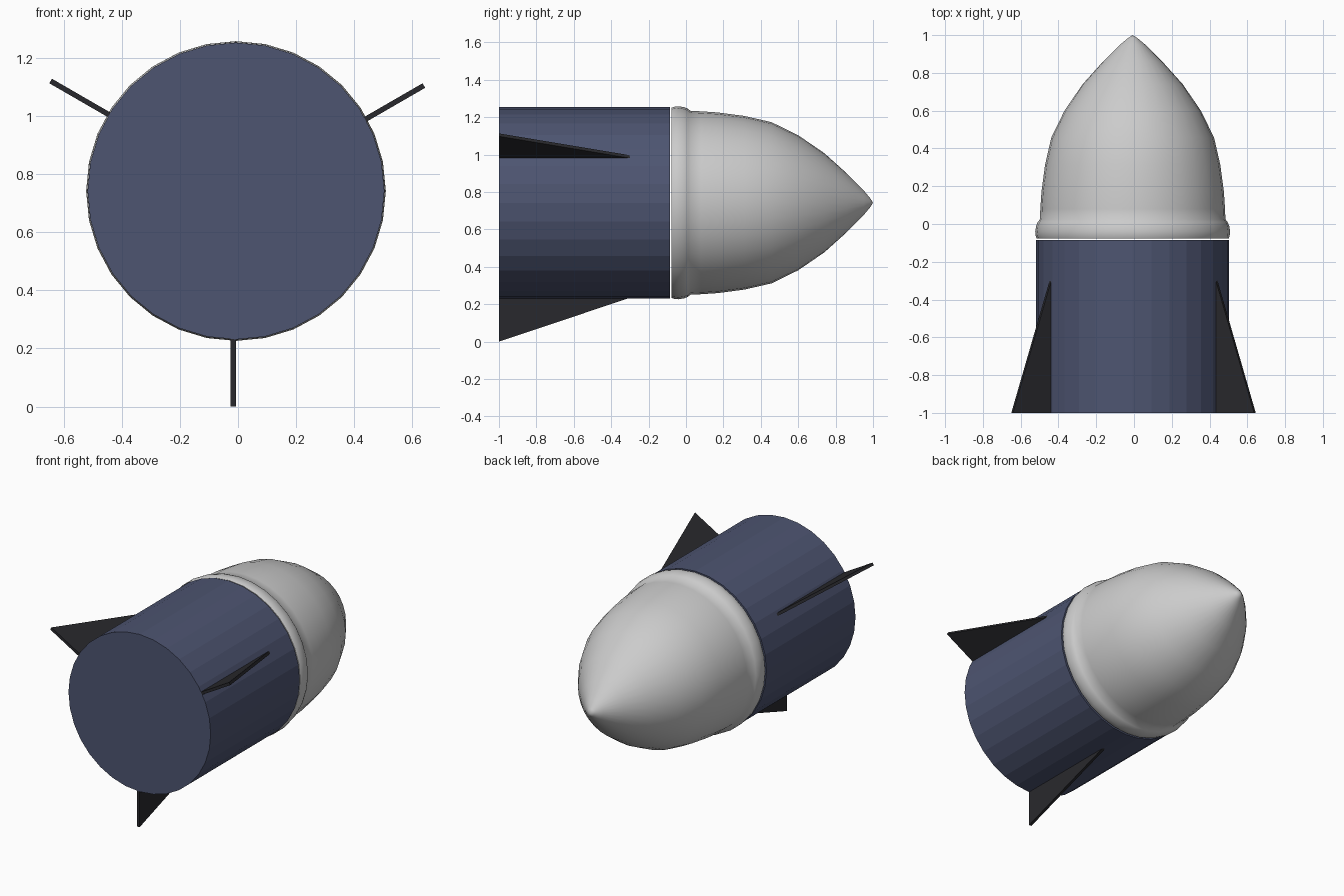
import bpy, bmesh
from math import pi, sin, cos, radians
from mathutils import Matrix, Vector

if "Cube" in bpy.data.objects:
    bpy.data.objects.remove(bpy.data.objects["Cube"])

AXIS = Vector((-0.007, 0, 0.742))   # rocket axis runs along y through this point
SIDES = 32


def material(name, color):
    mat = bpy.data.materials.new(name)
    mat.diffuse_color = (*color, 1)
    mat.use_nodes = True
    mat.node_tree.nodes["Principled BSDF"].inputs["Base Color"].default_value = mat.diffuse_color
    return mat


def add_object(name, bm, mat=None):
    bmesh.ops.recalc_face_normals(bm, faces=bm.faces)
    mesh = bpy.data.meshes.new(name)
    bm.to_mesh(mesh)
    bm.free()
    obj = bpy.data.objects.new(name, mesh)
    obj.location = AXIS
    bpy.context.collection.objects.link(obj)
    if mat:
        mesh.materials.append(mat)
    return obj


def lathe(name, profile, mat=None):
    """Revolve (y, radius) points around y, closing both ends."""
    bm = bmesh.new()
    rings = []
    for y, r in profile:
        count = SIDES if r > 0 else 1
        rings.append([bm.verts.new((r * sin(2 * pi * i / SIDES), y, r * cos(2 * pi * i / SIDES)))
                      for i in range(count)])
    for a, b in zip(rings, rings[1:]):
        for i in range(SIDES):
            j = (i + 1) % SIDES
            if len(b) == 1:
                bm.faces.new((a[i], a[j], b[0]))
            else:
                bm.faces.new((a[i], a[j], b[j], b[i]))
    for ring in (rings[0], rings[-1]):
        if len(ring) > 1:
            bm.faces.new(ring)
    return add_object(name, bm, mat)


navy = material("navy", (0.075, 0.09, 0.165))
black = material("black", (0.022, 0.022, 0.026))

# Faceted body tube
lathe("body", [(-1.0, 0.511), (-0.086, 0.511)], navy)

# Smooth pointed nose with a rounded collar at its base
nose = lathe("nose_cone", [
    (-0.077, 0.508), (-0.065, 0.513), (-0.04, 0.516), (-0.01, 0.511), (0.01, 0.503),
    (0.025, 0.491), (0.08, 0.489), (0.17, 0.483), (0.313, 0.464), (0.457, 0.431),
    (0.6, 0.361), (0.74, 0.265), (0.86, 0.157), (0.95, 0.066), (0.985, 0.024), (1.0, 0)])
bpy.context.view_layer.objects.active = nose
nose.select_set(True)
bpy.ops.object.shade_smooth_by_angle(angle=radians(50))
nose.select_set(False)

# Three thin triangular fins, each offset to one side of its radial plane
for k, label in enumerate(("bottom", "right", "left")):
    bm = bmesh.new()
    tri = [(-1.0, -0.505), (-0.29, -0.505), (-1.0, -0.742)]
    face = bm.faces.new([bm.verts.new((0, y, z)) for y, z in tri])
    ext = bmesh.ops.extrude_face_region(bm, geom=[face], use_keep_orig=True)
    bmesh.ops.translate(bm, vec=(-0.018, 0, 0),
                        verts=[v for v in ext["geom"] if isinstance(v, bmesh.types.BMVert)])
    bmesh.ops.rotate(bm, verts=bm.verts, matrix=Matrix.Rotation(-k * 2 * pi / 3, 3, 'Y'))
    add_object(label + "_fin", bm, black)
